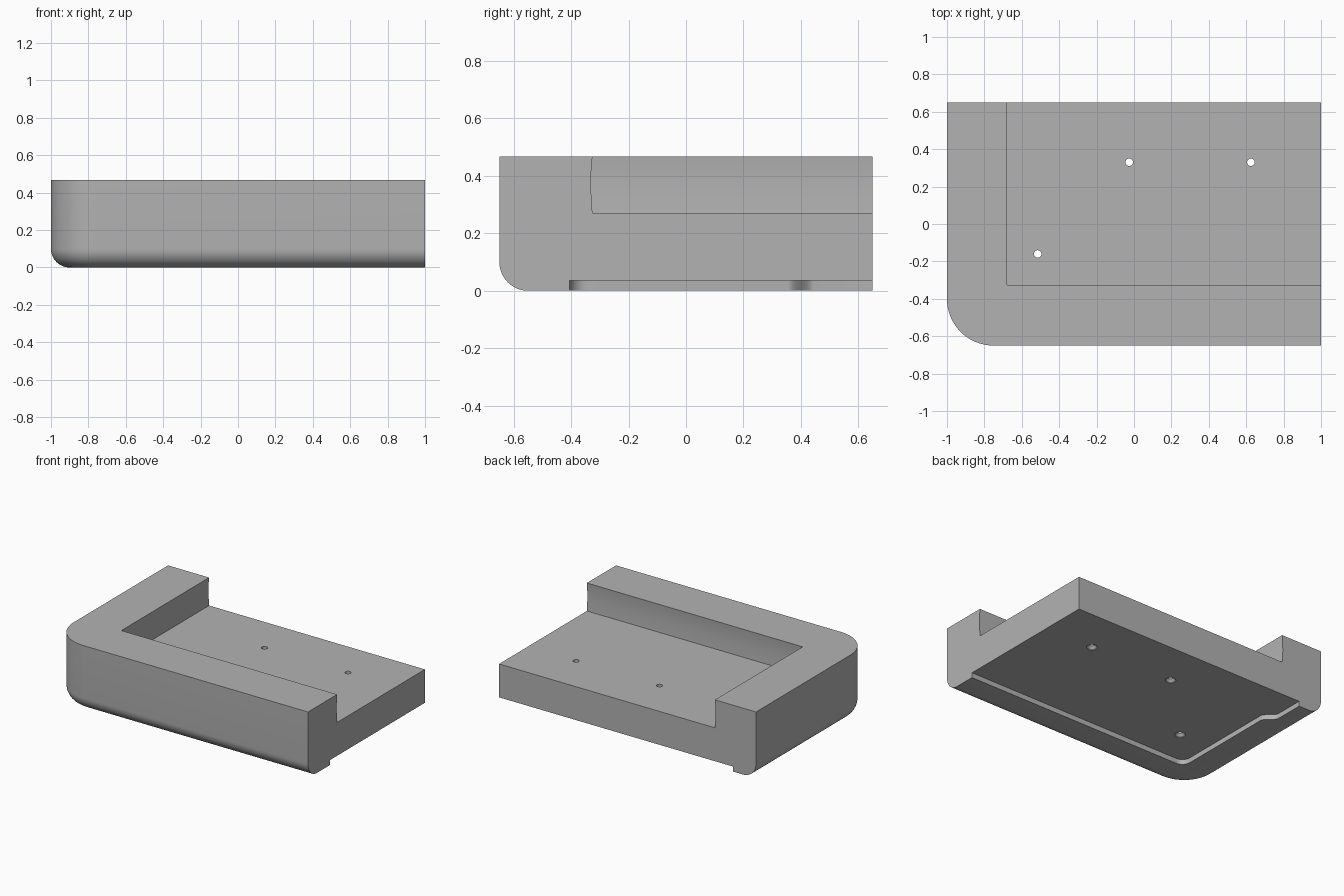
import bpy, bmesh
from math import sin, cos, pi, radians, sqrt

cube = bpy.data.objects.get("Cube")
if cube:
    bpy.data.objects.remove(cube, do_unlink=True)

HALF_Y, HEIGHT, FLOOR, RECESS = 0.65, 0.467, 0.27, 0.035
CORNER, FILLET = 0.25, 0.1

grey = bpy.data.materials.new("plain grey")
grey.use_nodes = True
colour = (0.45, 0.45, 0.45, 1)
grey.diffuse_color = colour
grey.node_tree.nodes["Principled BSDF"].inputs["Base Color"].default_value = colour


def loft(name, rings):
    """Closed solid through rings of equal point count, given as (outline, z)."""
    bm = bmesh.new()
    loops = [[bm.verts.new((x, y, z)) for x, y in outline] for outline, z in rings]
    for low, high in zip(loops, loops[1:]):
        n = len(low)
        for i in range(n):
            j = (i + 1) % n
            bm.faces.new((low[i], low[j], high[j], high[i]))
    bm.faces.new(loops[0][::-1])
    bm.faces.new(loops[-1])
    bmesh.ops.recalc_face_normals(bm, faces=bm.faces)
    mesh = bpy.data.meshes.new(name)
    bm.to_mesh(mesh)
    bm.free()
    mesh.materials.append(grey)
    obj = bpy.data.objects.new(name, mesh)
    bpy.context.collection.objects.link(obj)
    return obj


def arc(cx, cy, r, start, end, steps):
    return [(cx + r * cos(start + (end - start) * i / steps),
             cy + r * sin(start + (end - start) * i / steps)) for i in range(steps + 1)]


def cut(body, cutter):
    cutter.hide_render = True
    mod = body.modifiers.new("cut", 'BOOLEAN')
    mod.operation = 'DIFFERENCE'
    mod.solver = 'EXACT'
    mod.object = cutter
    bpy.context.view_layer.objects.active = body
    bpy.ops.object.modifier_apply(modifier=mod.name)
    bpy.data.objects.remove(cutter, do_unlink=True)


# Block with one rounded corner and a rounded lower edge on two sides
def outline(inset):
    corner = arc(-1 + CORNER, -HALF_Y + CORNER, CORNER - inset, pi, 1.5 * pi, 24)
    return [(1, HALF_Y), (-1 + inset, HALF_Y)] + corner + [(1, -HALF_Y + inset)]


rings = []
for i in range(13):
    a = pi / 2 * i / 12
    rings.append((outline(FILLET * (1 - sin(a))), FILLET * (1 - cos(a))))
rings.append((outline(0), HEIGHT))
body = loft("corner_tray", rings)


# Open shelf behind the two walls, whose inner faces are slightly hollow
def shelf(hollow):
    x, y = -0.68 - hollow, -0.326 - hollow
    return [(x, y), (1.5, y), (1.5, 1), (x, 1)]


cut(body, loft("shelf_cutter", [(shelf(0), FLOOR), (shelf(0.005), 0.35),
                                (shelf(0.004), 0.42), (shelf(0), HEIGHT), (shelf(0), 0.6)]))

# Shallow recess underneath, with a curved step in its left edge
step = []
for i in range(13):
    t = i / 12
    step.append((-0.82 + 0.07 * t * t * (3 - 2 * t), 0.445 - 0.09 * t))
recess = [(1.5, 1), (-0.82, 1)] + step + arc(-0.69, -0.345, 0.06, pi, 1.5 * pi, 10) + [(1.5, -0.405)]
cut(body, loft("recess_cutter", [(recess, -0.1), (recess, RECESS)]))

# Screw holes, countersunk from below
for x, y in ((-0.025, 0.33), (0.625, 0.33), (-0.515, -0.16)):
    profile = ((0.034, -0.1), (0.034, RECESS + 0.004), (0.02, RECESS + 0.022), (0.02, 0.4))
    cut(body, loft("hole_cutter", [(arc(x, y, r, 0, 2 * pi, 24)[:-1], z) for r, z in profile]))

bpy.ops.object.select_all(action='DESELECT')
body.select_set(True)
bpy.context.view_layer.objects.active = body
bpy.ops.object.shade_smooth_by_angle(angle=radians(30))
